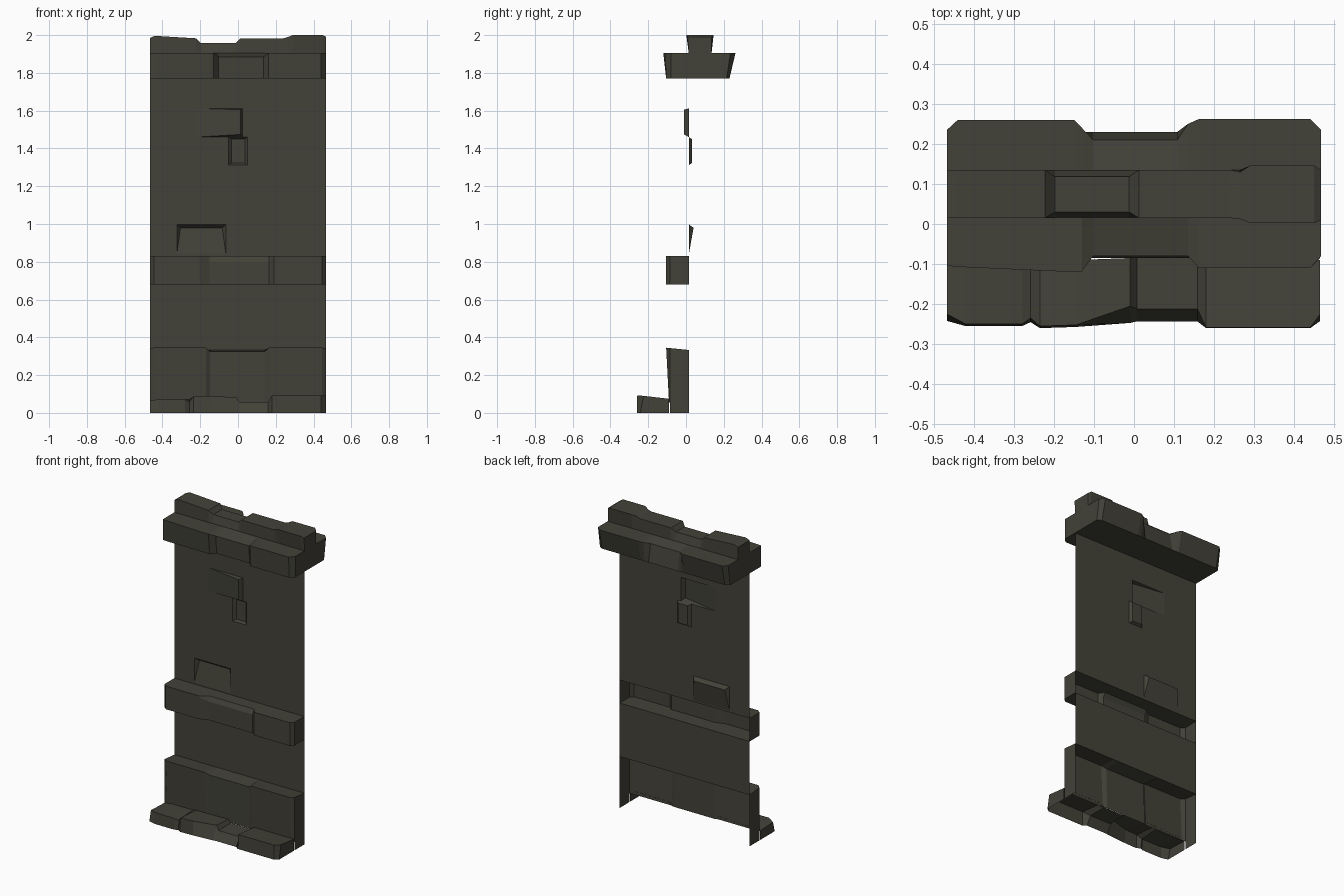
import bpy, bmesh

stone = bpy.data.materials.new("dark_olive_stone")
stone.diffuse_color = (0.056, 0.054, 0.040, 1)
WY = 0.015  # plane of the wall sheet


def finish(name, bm):
    bmesh.ops.remove_doubles(bm, verts=bm.verts, dist=0.0004)
    bmesh.ops.dissolve_degenerate(bm, edges=bm.edges, dist=0.0002)
    me = bpy.data.meshes.new(name)
    bm.to_mesh(me)
    bm.free()
    me.materials.append(stone)
    ob = bpy.data.objects.new(name, me)
    bpy.context.collection.objects.link(ob)


def course(name, stations, closed=False, extra=()):
    """Skin (x, [(y, z)...]) sections along x; extra points complete the end faces."""
    bm = bmesh.new()
    rows = [[bm.verts.new((x, y, z)) for y, z in prof] for x, prof in stations]
    n = len(rows[0])
    for a, b in zip(rows, rows[1:]):
        for j in range(n if closed else n - 1):
            k = (j + 1) % n
            bm.faces.new((a[j], a[k], b[k], b[j]))
    for row, flip in ((rows[0], True), (rows[-1], False)):
        x = row[0].co.x
        loop = row + [bm.verts.new((x, y, z)) for y, z in extra]
        bm.faces.new(loop[::-1] if flip else loop)
    finish(name, bm)


# Foot stones: x, back y, back z, front top y, front top z, front bottom y
foot = [(-.467, -.09, .06, -.225, .065, -.242), (-.42, -.09, .07, -.25, .072, -.255),
        (-.28, -.09, .07, -.25, .070, -.255), (-.258, -.09, .07, -.235, .06, -.245),
        (-.235, -.09, .075, -.255, .088, -.26), (-.145, -.09, .075, -.252, .09, -.257),
        (-.01, -.085, .075, -.205, .082, -.247), (.008, -.085, .055, -.212, .055, -.243),
        (.158, -.085, .055, -.212, .055, -.243), (.18, -.09, .075, -.258, .093, -.26),
        (.44, -.09, .075, -.258, .093, -.26), (.465, -.09, .075, -.225, .09, -.242)]
course("foot_stones", [(x, [(by, bz), (ty, tz), (fy, 0)]) for x, by, bz, ty, tz, fy in foot],
       extra=[(-.09, 0)])

# Base stones: x, front top y, front top z, front bottom y
base = [(-.467, -.085, .343, -.085), (-.445, -.105, .345, -.09), (-.17, -.105, .345, -.09),
        (-.148, -.085, .325, -.083), (.14, -.085, .325, -.083), (.165, -.105, .345, -.09),
        (.445, -.105, .345, -.09), (.465, -.085, .343, -.085)]
course("base_stones", [(x, [(WY, .333), (ty, tz), (by, .055)]) for x, ty, tz, by in base],
       extra=[(-.085, 0), (WY, 0)])

# Middle ledge, open at the back: x, front top y, shoulder y, shoulder z
ledge = [(-.467, -.085, -.085, .82), (-.445, -.105, -.105, .82), (-.205, -.105, -.105, .82),
         (-.15, -.07, -.085, .80), (.165, -.07, -.085, .80), (.19, -.105, -.105, .82),
         (.445, -.105, -.105, .82), (.465, -.085, -.085, .82)]
course("middle_ledge", [(x, [(WY, .83), (ty, .83), (sy, sz), (sy, .68), (WY, .68)])
                        for x, ty, sy, sz in ledge])

# Cap course: x, front top y, front top z, front bottom y, back top y, back top z, back bottom y
cap = [(-.467, -.104, 1.905, -.10, .235, 1.905, .215), (-.44, -.107, 1.905, -.103, .26, 1.905, .23),
       (-.15, -.12, 1.905, -.105, .26, 1.905, .23), (-.13, -.118, 1.905, -.105, .24, 1.9, .23),
       (-.102, -.08, 1.885, -.075, .21, 1.885, .23), (.108, -.08, 1.885, -.075, .21, 1.885, .23),
       (.135, -.08, 1.885, -.075, .25, 1.9, .23), (.162, -.11, 1.905, -.105, .262, 1.905, .23),
       (.44, -.11, 1.905, -.105, .262, 1.905, .23), (.467, -.08, 1.905, -.08, .235, 1.905, .215)]
course("cap_course", [(x, [(bb, 1.77), (bt, bz), (.135, 1.905), (WY, 1.905), (ft, fz), (fb, 1.77)])
                      for x, ft, fz, fb, bt, bz, bb in cap], closed=True)

# Top stones: x, front top y, back top y, top z
top = [(-.467, .015, .135, 1.985), (-.44, .015, .135, 1.996), (-.222, .015, .135, 1.983),
       (-.197, .03, .118, 1.957), (-.012, .03, .118, 1.957), (.012, .015, .135, 1.983),
       (.24, .015, .135, 1.983), (.265, .012, .13, 1.99), (.29, .002, .146, 2.0),
       (.45, .002, .146, 2.0), (.467, .01, .135, 1.99)]
course("top_stones", [(x, [(.135, 1.9), (by, z), (fy, z), (WY, 1.9)]) for x, fy, by, z in top])

# Wall sheet with patches: outer x0, x1, z0, z1 and four inner corners (x, y, z) from lower left
patches = [
    (-.222, .025, 1.46, 1.612, [(-.222, WY, 1.46), (.012, -.01, 1.474), (.012, -.01, 1.606), (-.222, WY, 1.612)]),
    (-.05, .05, 1.312, 1.46, [(-.034, .031, 1.322), (.036, .031, 1.322), (.036, .031, 1.45), (-.034, .031, 1.45)]),
    (-.324, -.064, .84, .998, [(-.324, WY, .84), (-.064, WY, .84), (-.084, .04, .98), (-.304, .04, .98)])]
bm = bmesh.new()


def sheet(pts):
    bm.faces.new([bm.verts.new(p) for p in pts])


def rect(x0, x1, z0, z1):
    return [(x0, WY, z0), (x1, WY, z0), (x1, WY, z1), (x0, WY, z1)]


sheet(rect(-.465, .465, .333, .68))
zs = [.83, 1.77] + [p[2] for p in patches] + [p[3] for p in patches]
zs = sorted(set(zs))
for z0, z1 in zip(zs, zs[1:]):
    hole = next((p for p in patches if p[2] <= z0 and p[3] >= z1), None)
    if hole:
        sheet(rect(-.465, hole[0], z0, z1))
        sheet(rect(hole[1], .465, z0, z1))
    else:
        sheet(rect(-.465, .465, z0, z1))
for x0, x1, z0, z1, inner in patches:
    outer = rect(x0, x1, z0, z1)
    sheet(inner)
    for i in range(4):
        k = (i + 1) % 4
        ring = list(dict.fromkeys([outer[i], outer[k], inner[k], inner[i]]))
        if len(ring) > 2:
            sheet(ring)
finish("wall_sheet", bm)
